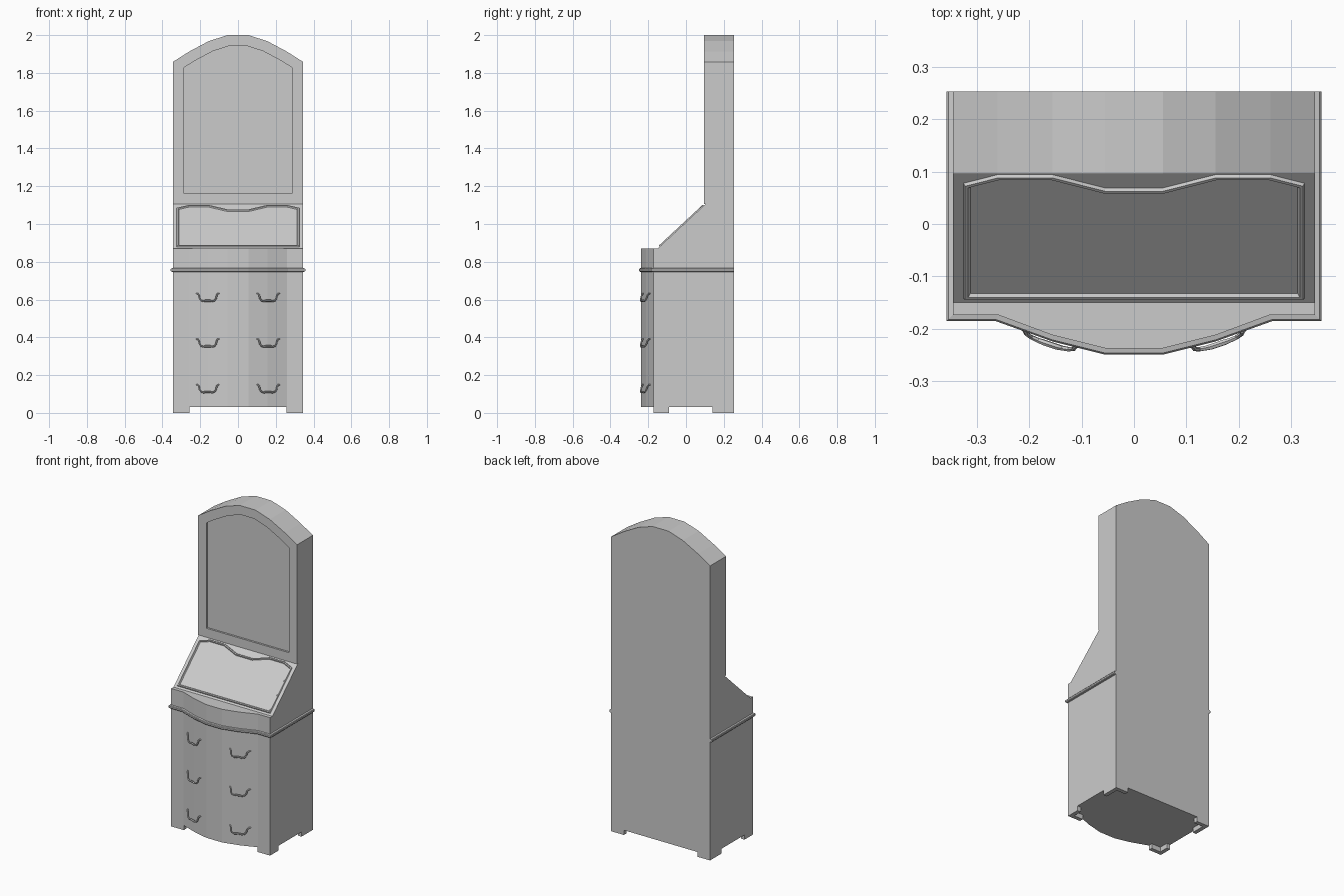
import bpy, bmesh
from mathutils import Vector

if "Cube" in bpy.data.objects:
    bpy.data.objects.remove(bpy.data.objects["Cube"])

W, BACK = 0.345, 0.253
SLANT_A, SLANT_B = Vector((0, -0.15, 0.87)), Vector((0, 0.104, 1.106))


def finish(bm, name, recalc=True):
    if recalc:
        bmesh.ops.recalc_face_normals(bm, faces=bm.faces)
    me = bpy.data.meshes.new(name)
    bm.to_mesh(me)
    bm.free()
    ob = bpy.data.objects.new(name, me)
    bpy.context.collection.objects.link(ob)
    return ob


def loft(rings):
    """Skin equal-length closed rings and cap both ends."""
    bm = bmesh.new()
    vs = [[bm.verts.new(p) for p in r] for r in rings]
    n = len(vs[0])
    for a, b in zip(vs, vs[1:]):
        for i in range(n):
            bm.faces.new((a[i], a[(i + 1) % n], b[(i + 1) % n], b[i]))
    bm.faces.new(vs[0][::-1])
    bm.faces.new(vs[-1])
    bmesh.ops.recalc_face_normals(bm, faces=bm.faces)
    return bm


def mirrored(half):
    return half + [(-x, b) for x, b in reversed(half)]


def plan(d, z):
    """Bow-front plan outline, grown outward by d."""
    half = [(W + d, BACK), (W + d, -0.173 - d), (0.26 + d / 3, -0.173 - d),
            (0.155, -0.212 - d), (0.055, -0.237 - d)]
    return [(x, y, z) for x, y in mirrored(half)]


def front_y(x):
    pts = [(0, -0.237), (0.055, -0.237), (0.155, -0.212), (0.26, -0.173), (W, -0.173)]
    for (x0, y0), (x1, y1) in zip(pts, pts[1:]):
        if abs(x) <= x1:
            return y0 + (y1 - y0) * (abs(x) - x0) / (x1 - x0)


# Bow-front chest and waist moulding
finish(loft([plan(0, 0.03), plan(0, 0.87)]), "chest_body")
finish(loft([plan(d, z) for d, z in ((0, 0.746), (0.009, 0.748), (0.012, 0.752),
                                     (0.012, 0.761), (0.009, 0.765), (0, 0.767))]),
       "waist_moulding")

# L-shaped bracket feet at the four corners
T = 0.025
for side, sx in (("right", 1), ("left", -1)):
    for end, y0, y1, s in (("front", -0.173, -0.09, 1), ("back", BACK, 0.14, -1)):
        outline = [(W, y0), (W, y1), (W - T, y1), (W - T, y0 + s * T),
                   (0.257, y0 + s * T), (0.257, y0)]
        finish(loft([[(sx * x, y, z) for x, y in outline] for z in (0, 0.03)]),
               f"{end}_{side}_foot")

# Sloping desk section
desk = [SLANT_A.yz, SLANT_B.yz, (BACK, SLANT_B.z), (BACK, 0.87)]
finish(loft([[(x, y, z) for y, z in desk] for x in (-W, W)]), "desk_body")

# Moulded flap on the slope: (x, fraction up the slope)
flap = mirrored([(0.325, 0.035), (0.325, 0.90), (0.26, 0.965), (0.155, 0.965), (0.055, 0.865)])
bm = bmesh.new()
normal = Vector((1, 0, 0)).cross(SLANT_B - SLANT_A).normalized()
if normal.z < 0:
    normal = -normal
face = bm.faces.new([bm.verts.new(SLANT_A.lerp(SLANT_B, t) + normal * 0.0015 + Vector((x, 0, 0)))
                     for x, t in flap])
face.normal_update()
if face.normal.dot(normal) < 0:
    face.normal_flip()
for width, rise in ((0.003, 0.006), (0.006, 0.0), (0.004, -0.006)):
    bmesh.ops.inset_region(bm, faces=[face], thickness=width, depth=rise,
                           use_even_offset=True, use_boundary=True)
    face.normal_update()
finish(bm, "desk_flap", recalc=False)

# Arched upper cabinet with recessed mirror panel
arch = mirrored([(W, SLANT_B.z), (W, 1.858), (0.26, 1.912), (0.155, 1.968), (0.055, 2.0)])
bm = loft([[(x, y, z) for x, z in arch] for y in (0.095, BACK)])
bm.normal_update()
front = min(bm.faces, key=lambda f: f.calc_center_median().y)
bmesh.ops.inset_region(bm, faces=[front], thickness=0.057, use_even_offset=True)
panel = bmesh.ops.extrude_discrete_faces(bm, faces=[front])["faces"][0]
bmesh.ops.translate(bm, verts=panel.verts, vec=(0, 0.012, 0))
finish(bm, "mirror_cabinet")

# Drawer bail handles: (offset in x, height, stand-off, thickness)
half_bail = [(0.060, 0.046, -0.002, 0.7), (0.053, 0.045, 0.006, 1.0), (0.047, 0.037, 0.012, 1.0),
             (0.045, 0.022, 0.016, 1.0), (0.036, 0.009, 0.019, 1.0), (0.022, 0.005, 0.020, 1.1),
             (0.013, 0.008, 0.020, 1.3)]
bail = half_bail + [(-x, z, o, r) for x, z, o, r in reversed(half_bail)]
for row, base in enumerate((0.103, 0.345, 0.586)):
    for side, cx in (("right", 0.16), ("left", -0.16)):
        name = f"handle_{side}_{row + 1}"
        cu = bpy.data.curves.new(name, 'CURVE')
        cu.dimensions = '3D'
        cu.bevel_depth, cu.bevel_resolution, cu.use_fill_caps = 0.0045, 1, True
        sp = cu.splines.new('POLY')
        sp.points.add(len(bail) - 1)
        for p, (dx, dz, off, r) in zip(sp.points, bail):
            p.co = (cx + dx, front_y(cx + dx) - off, base + dz, 1)
            p.radius = r
        ob = bpy.data.objects.new(name, cu)
        bpy.context.collection.objects.link(ob)
        bpy.ops.object.select_all(action='DESELECT')
        ob.select_set(True)
        bpy.context.view_layer.objects.active = ob
        bpy.ops.object.convert(target='MESH')
        bpy.ops.object.shade_smooth_by_angle()
